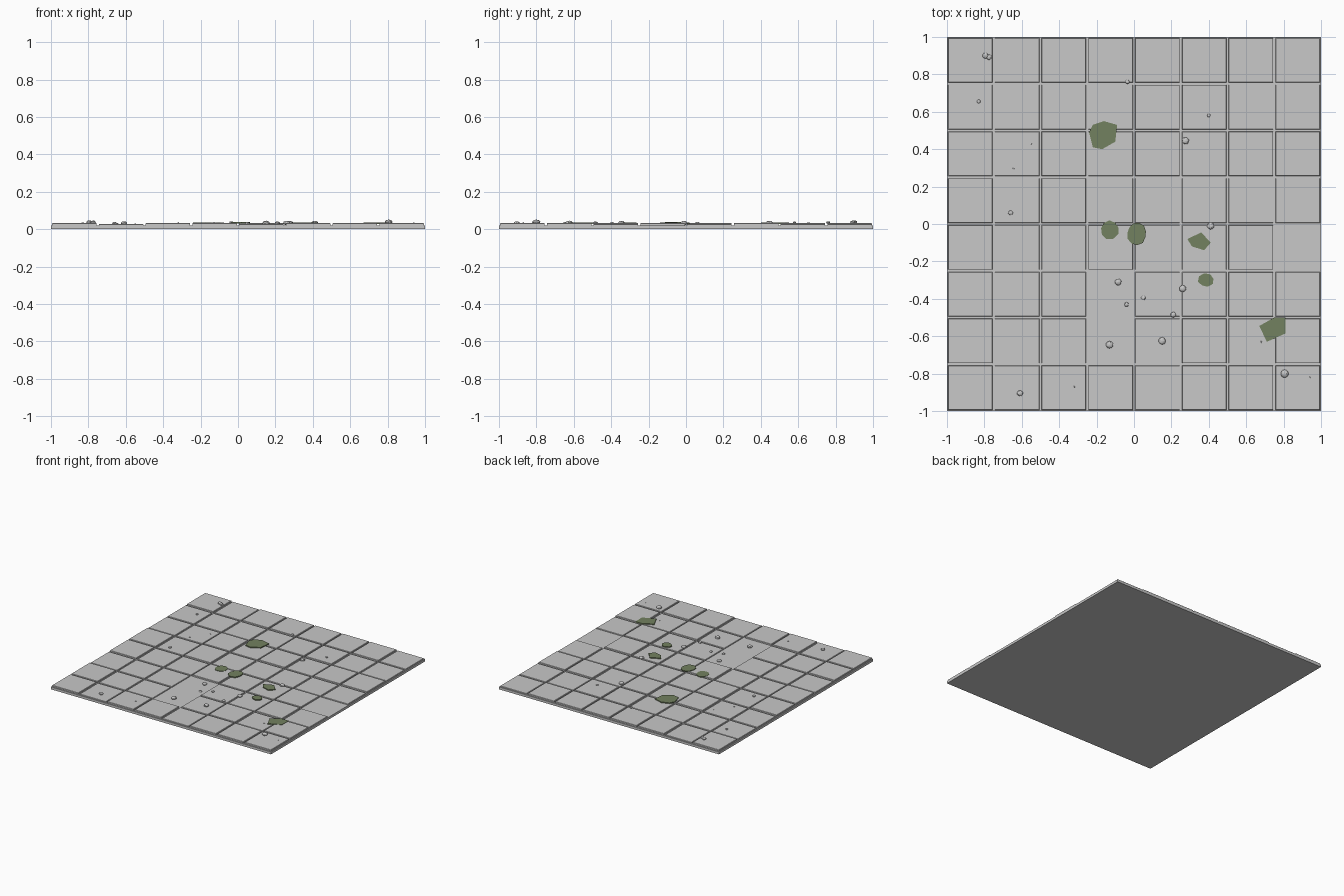
import bpy, bmesh, math, random
from mathutils import Vector

if "Cube" in bpy.data.objects:
    bpy.data.objects.remove(bpy.data.objects["Cube"])

random.seed(4)


def material(name, rgb):
    m = bpy.data.materials.new(name)
    m.diffuse_color = (*rgb, 1)
    m.use_nodes = True
    m.node_tree.nodes["Principled BSDF"].inputs["Base Color"].default_value = m.diffuse_color
    return m


STONE = material("pale stone", (0.58, 0.58, 0.58))
MOSS = material("moss green", (0.17, 0.22, 0.115))


def finish(bm, name, mat):
    bmesh.ops.recalc_face_normals(bm, faces=bm.faces[:])
    me = bpy.data.meshes.new(name)
    bm.to_mesh(me)
    bm.free()
    me.materials.append(mat)
    ob = bpy.data.objects.new(name, me)
    bpy.context.collection.objects.link(ob)
    return ob


def add_prism(bm, loops):
    """Closed solid lofted through a list of point loops."""
    rings = [[bm.verts.new(p) for p in loop] for loop in loops]
    for a, b in zip(rings, rings[1:]):
        n = len(a)
        for i in range(n):
            bm.faces.new((a[i], a[(i + 1) % n], b[(i + 1) % n], b[i]))
    bm.faces.new(rings[0][::-1])
    bm.faces.new(rings[-1])


def square(x, y, half, z):
    return [(x + sx * half, y + sy * half, z)
            for sx, sy in ((-1, -1), (1, -1), (1, 1), (-1, 1))]


# Base slab
BASE_TOP = 0.02
bm = bmesh.new()
add_prism(bm, [square(0, 0, 1, 0), square(0, 0, 1, BASE_TOP)])
finish(bm, "base_slab", STONE)

# Paving tiles: one string of raised columns per row, front to back
RAISED = ["023567", "057", "6", "036", "02", "2467", "45", "023456"]
MISSING = {(7, 3), (3, 2), (3, 1)}
HIGH, LOW = 0.0325, 0.0275
bm = bmesh.new()
for row in range(8):
    for col in range(8):
        if (col, row) in MISSING:
            continue
        x, y = -0.875 + 0.25 * col, -0.875 + 0.25 * row
        top = HIGH if str(col) in RAISED[row] else LOW
        add_prism(bm, [square(x, y, 0.119, BASE_TOP - 0.004),
                       square(x, y, 0.119, top - 0.002),
                       square(x, y, 0.117, top)])
finish(bm, "paving_tiles", STONE)


def ground(x, y):
    col, row = (min(7, int((v + 1) / 0.25)) for v in (x, y))
    if (col, row) in MISSING:
        return BASE_TOP
    return HIGH if str(col) in RAISED[row] else LOW


# Moss patches
def moss(name, pts, top=0.035):
    bm = bmesh.new()
    add_prism(bm, [[(x, y, top - 0.008) for x, y in pts],
                   [(x, y, top) for x, y in pts]])
    finish(bm, name, MOSS)


def blob(x, y, rx, ry, n):
    pts = []
    for i in range(n):
        a = math.tau * i / n + 0.2
        k = random.uniform(0.92, 1.08)
        pts.append((x + rx * k * math.cos(a), y + ry * k * math.sin(a)))
    return pts


moss("moss_back", [(-.24, .49), (-.22, .41), (-.17, .40), (-.10, .44),
                   (-.09, .53), (-.16, .55), (-.22, .53)])
moss("moss_side", [(.285, -.08), (.31, -.12), (.375, -.14), (.41, -.10), (.36, -.045)])
moss("moss_front", [(.67, -.545), (.71, -.63), (.81, -.585), (.81, -.50), (.75, -.50)])
moss("moss_left", blob(-.13, -.03, .05, .05, 9))
moss("moss_centre", blob(.015, -.05, .052, .06, 11), 0.038)
moss("moss_small", blob(.385, -.30, .042, .036, 8))

# Loose pebbles: x, y, radius
PEBBLES = [
    (-.795, .90, .016), (-.775, .892, .015), (-.83, .655, .01), (-.55, .43, .004),
    (-.645, .295, .005), (-.66, .06, .013), (-.035, .76, .011), (.40, .58, .009),
    (.275, .445, .019), (.41, -.01, .019), (-.085, -.31, .018), (-.04, -.43, .012),
    (.05, -.395, .012), (.26, -.345, .019), (.21, -.485, .015), (.15, -.625, .02),
    (-.13, -.645, .02), (-.61, -.905, .016), (-.32, -.87, .005), (.68, -.63, .005),
    (.805, -.80, .021), (.94, -.82, .004)]
bm = bmesh.new()
for x, y, r in PEBBLES:
    made = bmesh.ops.create_icosphere(bm, subdivisions=2, radius=r)["verts"]
    centre = Vector((x, y, ground(x, y) + r * 0.3))
    for v in made:
        v.co *= random.uniform(0.93, 1.05)
        v.co.z *= 0.6
        v.co += centre
finish(bm, "pebbles", STONE)
